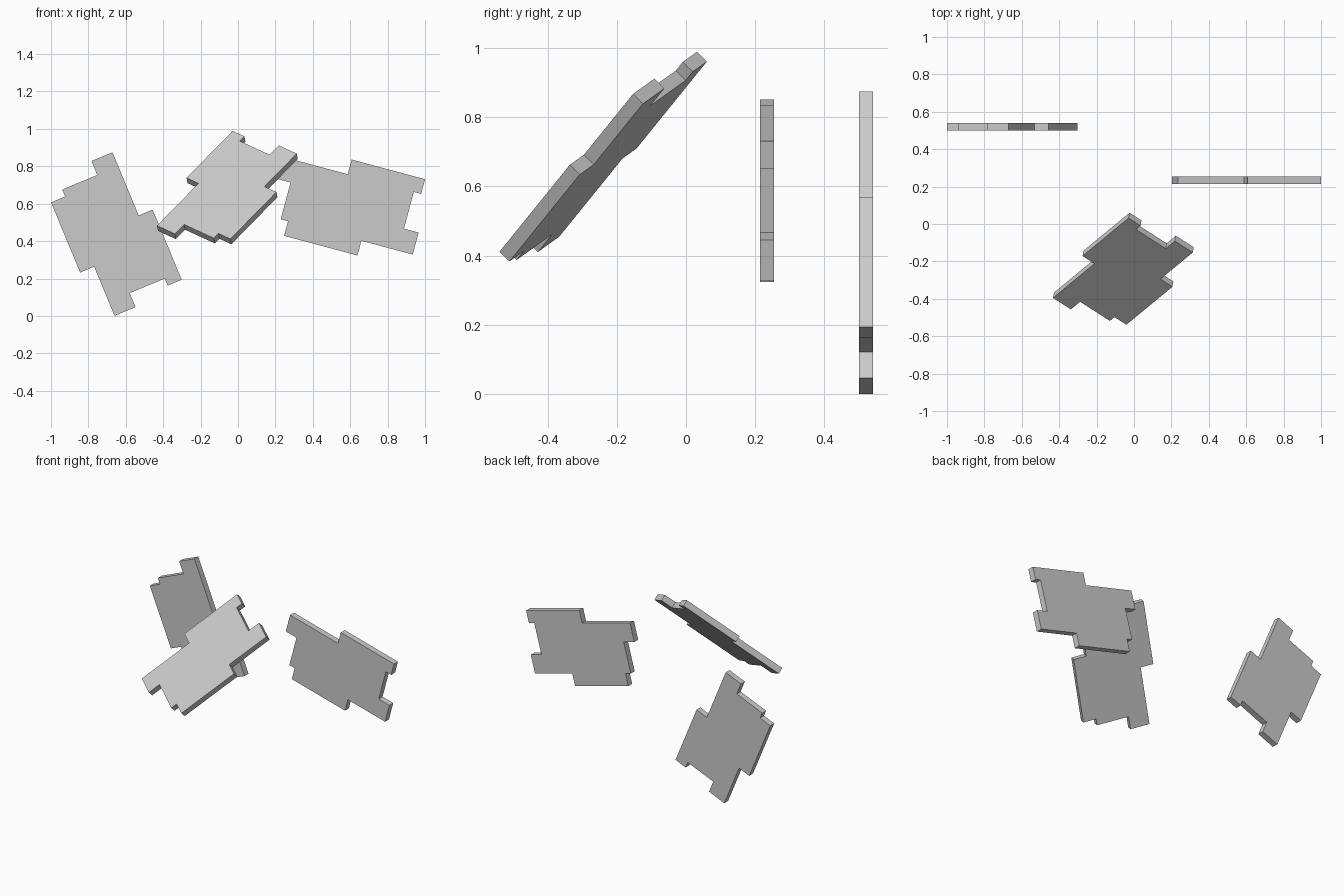
import bpy, bmesh
from math import cos, sin, radians
from mathutils import Vector

if "Cube" in bpy.data.objects:
    bpy.data.objects.remove(bpy.data.objects["Cube"])

CELL = 0.0406  # grid step of the notched outline, also the plate thickness

# Shared plate outline in grid cells
OUTLINE = [(0, 0), (9, 0), (9, 2), (19, 2), (19, 0), (18, 0), (18, -5), (20, -5),
           (20, -8), (13, -8), (13, -10), (3, -10), (3, -8), (2, -8), (2, -3), (0, -3)]


def plate(name, corner, u, v):
    """Extrude the outline; u and v are the plate's in-plane axes, corner is its first front point."""
    u = Vector(u).normalized()
    v = Vector(v)
    v = (v - u * v.dot(u)).normalized()
    back = -u.cross(v) * CELL
    bm = bmesh.new()
    front = [bm.verts.new(Vector(corner) + (u * a + v * b) * CELL) for a, b in OUTLINE]
    face = bm.faces.new(front)
    ext = bmesh.ops.extrude_face_region(bm, geom=[face], use_keep_orig=True)
    moved = [e for e in ext["geom"] if isinstance(e, bmesh.types.BMVert)]
    bmesh.ops.translate(bm, verts=moved, vec=back)
    bmesh.ops.recalc_face_normals(bm, faces=bm.faces)
    mesh = bpy.data.meshes.new(name)
    bm.to_mesh(mesh)
    bm.free()
    obj = bpy.data.objects.new(name, mesh)
    bpy.context.collection.objects.link(obj)
    return obj


def upright(name, corner, degrees):
    """Plate facing the front, turned in the x-z plane."""
    t = radians(degrees)
    return plate(name, corner, (cos(t), 0, sin(t)), (-sin(t), 0, cos(t)))


# Two upright plates
upright("left_plate", (-0.671, 0.4995, 0.875), -67.5)
upright("right_plate", (0.234, 0.214, 0.852), -15)

# Tilted middle plate
plate("tilted_plate", (-0.433, -0.395, 0.483), (0.606, 0.50, 0.618), (-0.78, 0.507, 0.365))
